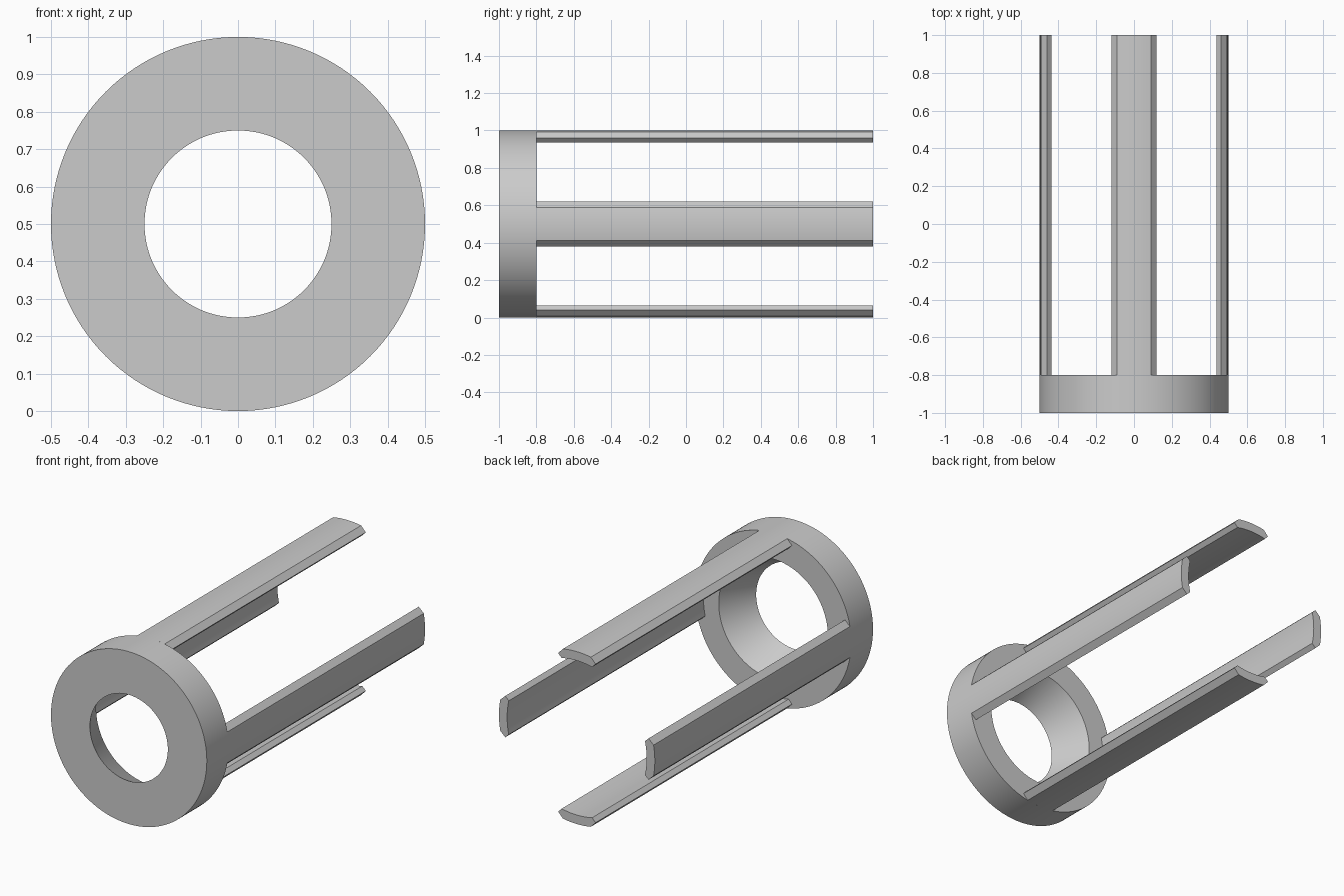
import bpy
import bmesh
from math import sin, cos, pi, atan2, hypot
from mathutils import Matrix, Vector

cube = bpy.data.objects.get("Cube")
if cube:
    bpy.data.objects.remove(cube, do_unlink=True)

R = 0.5                     # outer radius, also the height of the axis
RING_BACK = -0.8            # where the collar ends and the prongs start
SIDES = 128

grey = bpy.data.materials.new("plain grey")
grey.use_nodes = True
colour = (0.6, 0.6, 0.6, 1)
grey.diffuse_color = colour
grey.node_tree.nodes["Principled BSDF"].inputs["Base Color"].default_value = colour


def finish(name, bm):
    """Turn a bmesh into a smooth-shaded object with sharp edges kept."""
    bmesh.ops.recalc_face_normals(bm, faces=bm.faces)
    mesh = bpy.data.meshes.new(name)
    bm.to_mesh(mesh)
    bm.free()
    mesh.materials.append(grey)
    obj = bpy.data.objects.new(name, mesh)
    bpy.context.collection.objects.link(obj)
    bpy.ops.object.select_all(action="DESELECT")
    obj.select_set(True)
    bpy.context.view_layer.objects.active = obj
    bpy.ops.object.shade_smooth_by_angle(angle=pi / 6)
    return obj


def arc(radius, start, end, steps):
    """Points (x, z) on an arc, angles measured from straight up."""
    angles = [start + (end - start) * i / steps for i in range(steps + 1)]
    return [(radius * sin(a), radius * cos(a)) for a in angles]


# Collar: a ring whose bore widens towards the back
bm = bmesh.new()
profile = [(R, -1), (R, RING_BACK), (0.35, RING_BACK), (0.25, -1)]
loops = [[bm.verts.new((x, y, R + z)) for x, z in arc(r, 0, 2 * pi, SIDES)[:-1]]
         for r, y in profile]
for a, b in zip(loops, loops[1:] + loops[:1]):
    for i in range(SIDES):
        j = (i + 1) % SIDES
        bm.faces.new((a[i], a[j], b[j], b[i]))
finish("collar", bm)

# Prongs: curved strips with pointed edges, one every quarter turn
tip = (0.12, 0.46)
inner = (0.098, 0.437)
outer_half = 0.18
inner_half = atan2(*inner)
section = (arc(R, -outer_half, outer_half, 10) + [tip]
           + arc(hypot(*inner), inner_half, -inner_half, 10) + [(-tip[0], tip[1])])

for k, name in enumerate(["top_prong", "left_prong", "bottom_prong", "right_prong"]):
    bm = bmesh.new()
    face = bm.faces.new([bm.verts.new((x, RING_BACK, z)) for x, z in section])
    extruded = bmesh.ops.extrude_face_region(bm, geom=[face], use_keep_orig=True)
    moved = [v for v in extruded["geom"] if isinstance(v, bmesh.types.BMVert)]
    bmesh.ops.translate(bm, verts=moved, vec=Vector((0, 1 - RING_BACK, 0)))
    turn = Matrix.Translation((0, 0, R)) @ Matrix.Rotation(k * pi / 2, 4, "Y")
    bmesh.ops.transform(bm, matrix=turn, verts=bm.verts)
    finish(name, bm)
